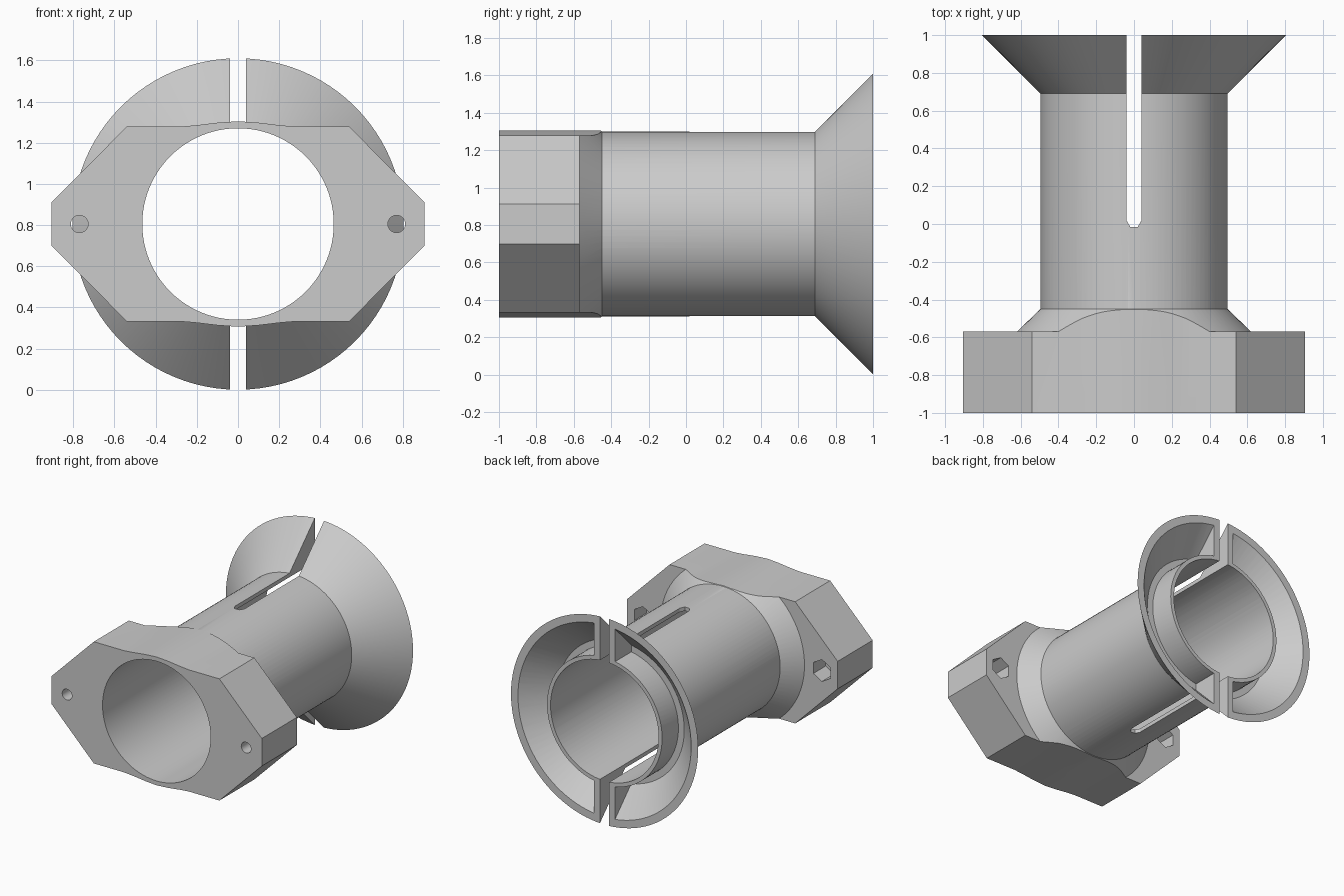
import bpy, bmesh
from math import radians, tau, sin, cos
from mathutils import Vector

if "Cube" in bpy.data.objects:
    bpy.data.objects.remove(bpy.data.objects["Cube"], do_unlink=True)

AXIS_Z = 0.805      # height of the bore axis
TUBE_R = 0.495
BORE_R = 0.465

grey = bpy.data.materials.new("plain_grey")
grey.use_nodes = True
COLOUR = (0.6, 0.6, 0.6, 1)
grey.diffuse_color = COLOUR
grey.node_tree.nodes["Principled BSDF"].inputs["Base Color"].default_value = COLOUR


def finish(name, bm):
    bmesh.ops.recalc_face_normals(bm, faces=bm.faces)
    mesh = bpy.data.meshes.new(name)
    bm.to_mesh(mesh)
    bm.free()
    mesh.materials.append(grey)
    obj = bpy.data.objects.new(name, mesh)
    bpy.context.collection.objects.link(obj)
    return obj


def lathe(name, profile, closed=False, steps=96):
    """Turn (radius, y) points about the bore axis."""
    bm = bmesh.new()
    vs = [bm.verts.new((r, y, AXIS_Z)) for r, y in profile]
    pairs = list(zip(vs, vs[1:])) + ([(vs[-1], vs[0])] if closed else [])
    edges = [bm.edges.new(p) for p in pairs]
    bmesh.ops.spin(bm, geom=vs + edges, cent=(0, 0, AXIS_Z), axis=(0, 1, 0),
                   angle=tau, steps=steps)
    bmesh.ops.remove_doubles(bm, verts=bm.verts, dist=1e-5)
    return finish(name, bm)


def prism(name, points, direction):
    """Extrude a flat outline along a direction."""
    bm = bmesh.new()
    face = bm.faces.new([bm.verts.new(p) for p in points])
    out = bmesh.ops.extrude_face_region(bm, geom=[face])
    moved = [g for g in out["geom"] if isinstance(g, bmesh.types.BMVert)]
    bmesh.ops.translate(bm, verts=moved, vec=Vector(direction))
    return finish(name, bm)


def combine(target, tool, operation):
    mod = target.modifiers.new("combine", 'BOOLEAN')
    mod.operation = operation
    mod.solver = 'EXACT'
    mod.object = tool
    bpy.ops.object.select_all(action='DESELECT')
    bpy.context.view_layer.objects.active = target
    target.select_set(True)
    bpy.ops.object.modifier_apply(modifier=mod.name)
    bpy.data.objects.remove(tool, do_unlink=True)


def rod(name, x, y0, y1, radius, sides):
    points = [(x + radius * sin(tau * i / sides), y0,
               AXIS_Z + radius * cos(tau * i / sides)) for i in range(sides)]
    return prism(name, points, (0, y1 - y0, 0))


# Flange outline: one quarter mirrored into a full ring, with a swell over the tube
quarter = [(0.905, 0.107), (0.54, 0.473), (0.28, 0.473), (0.2, 0.48), (0.1, 0.492)]
upper = quarter + [(0, 0.499)] + [(-x, z) for x, z in reversed(quarter)]
outline = upper + [(-x, -z) for x, z in upper]
flange = prism("clamp_flange", [(x, -1, AXIS_Z + z) for x, z in outline], (0, 0.6, 0))

# Rear of the flange is turned down to a conical collar
envelope = lathe("collar_envelope", [(0, -1.1), (1.2, -1.1), (1.2, -0.57), (0.62, -0.57),
                                     (0.49, -0.445), (0, -0.445)])
combine(flange, envelope, 'INTERSECT')

# Tube with flared end
body = lathe("split_flared_tube", [(0, -0.9), (TUBE_R, -0.9), (TUBE_R, 0.69),
                                   (0.805, 1), (0, 1)])
combine(body, flange, 'UNION')

# Hollow inside each half of the flare, leaving walls along the slit
groove = lathe("flare_groove", [(TUBE_R, 0.8), (0.545, 0.8), (0.755, 1.01),
                                (TUBE_R, 1.01)], closed=True)
wall = prism("slit_walls", [(-0.09, 0.5, -0.2), (0.09, 0.5, -0.2), (0.09, 1.2, -0.2),
                            (-0.09, 1.2, -0.2)], (0, 0, 2.2))
combine(groove, wall, 'DIFFERENCE')
combine(body, groove, 'DIFFERENCE')

# Bore
bore = lathe("bore", [(0, -1.2), (BORE_R, -1.2), (BORE_R, 1.2), (0, 1.2)])
combine(body, bore, 'DIFFERENCE')

# Lengthwise slit through top and bottom
half = [(0.04, 1.2), (0.04, 0.02), (0.02, -0.015)]
slit = half + [(-x, y) for x, y in reversed(half)]
combine(body, prism("slit", [(x, y, -0.2) for x, y in slit], (0, 0, 2.2)), 'DIFFERENCE')

# Screw holes with hexagonal nut pockets behind
for x in (-0.77, 0.77):
    combine(body, rod("screw_hole", x, -1.1, -0.5, 0.042, 32), 'DIFFERENCE')
    combine(body, rod("nut_pocket", x, -0.72, -0.5, 0.085, 6), 'DIFFERENCE')

bpy.ops.object.select_all(action='DESELECT')
bpy.context.view_layer.objects.active = body
body.select_set(True)
bpy.ops.object.shade_smooth_by_angle(angle=radians(25))
